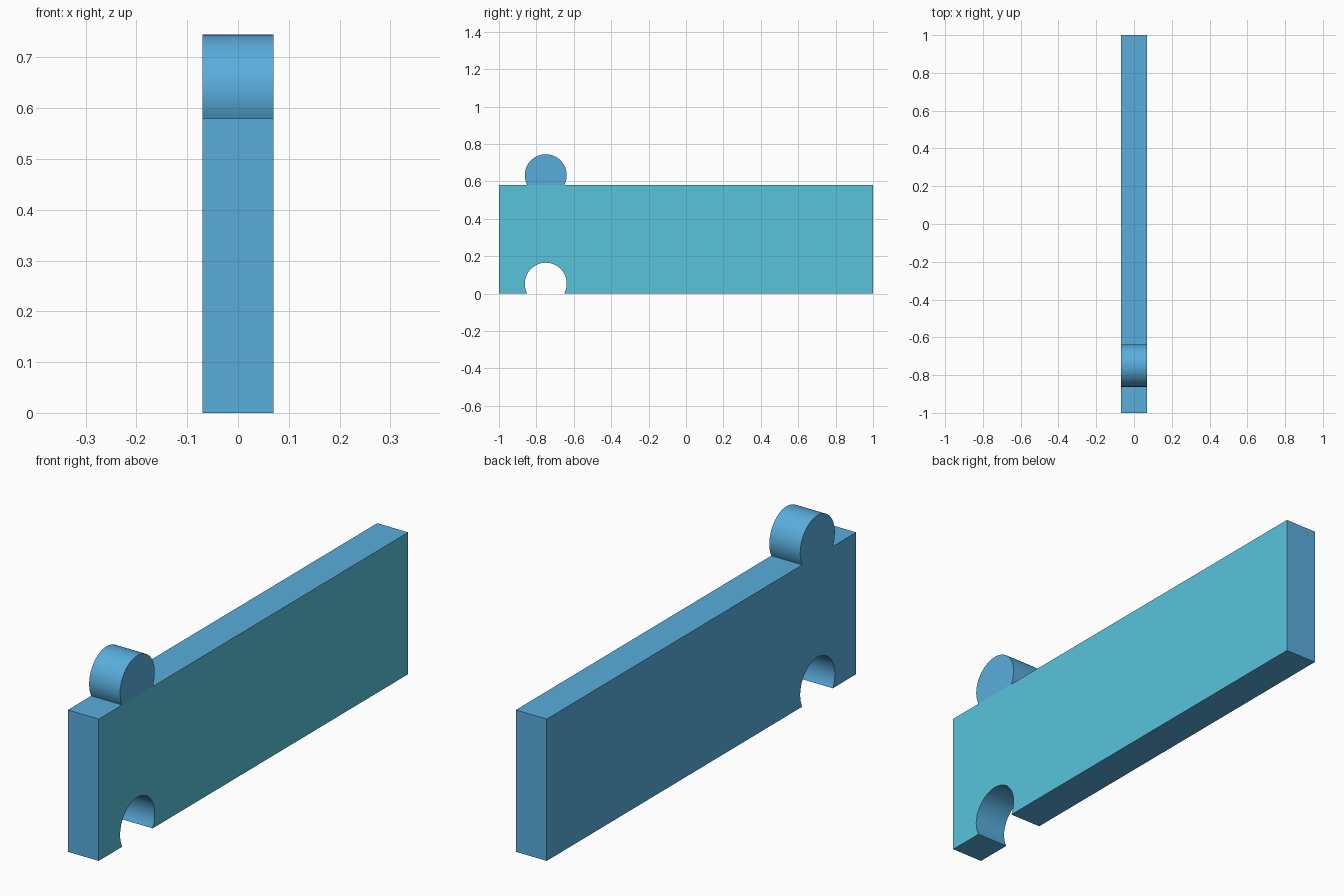
import bpy, bmesh
from math import sin, cos, acos, pi, radians

if "Cube" in bpy.data.objects:
    bpy.data.objects.remove(bpy.data.objects["Cube"])

HALF_X, HEIGHT = 0.07, 0.58
KNOB_Y, RADIUS, RISE = -0.75, 0.112, 0.053
SEGMENTS = 40


def arc(base_z):
    """Knob outline above base_z, running from its right foot over to its left foot."""
    start = acos(-RISE / RADIUS) - pi / 2      # dip of the feet below the circle centre
    sweep = pi + 2 * start
    return [(KNOB_Y + RADIUS * cos(-start + sweep * i / SEGMENTS),
             base_z + RISE + RADIUS * sin(-start + sweep * i / SEGMENTS))
            for i in range(SEGMENTS + 1)]


def material(name, colour):
    mat = bpy.data.materials.new(name)
    mat.diffuse_color = colour
    mat.use_nodes = True
    mat.node_tree.nodes["Principled BSDF"].inputs["Base Color"].default_value = mat.diffuse_color
    return mat


bm = bmesh.new()

# Counter-clockwise outline in y, z: notch below, knob on top
notch = arc(0)[::-1]
knob = arc(HEIGHT)
outline = [(-1, 0)] + notch + [(1, 0), (1, HEIGHT)] + knob + [(-1, HEIGHT)]
knob_start = 1 + len(notch) + 2
knob_end = knob_start + len(knob)

right = [bm.verts.new((HALF_X, y, z)) for y, z in outline]
left = [bm.verts.new((-HALF_X, y, z)) for y, z in outline]

# Side faces, with the knob discs split off from the plate
for side in (right, left):
    plate = bm.faces.new(side[:knob_start + 1] + side[knob_end - 1:])
    bm.faces.new(side[knob_start:knob_end])
    if side is right:
        plate.material_index = 1

# Rim all the way round
count = len(outline)
for i in range(count):
    j = (i + 1) % count
    bm.faces.new((right[i], left[i], left[j], right[j]))
bmesh.ops.recalc_face_normals(bm, faces=bm.faces)

mesh = bpy.data.meshes.new("puzzle_plate")
bm.to_mesh(mesh)
bm.free()
mesh.materials.append(material("blue", (0.10, 0.42, 0.72, 1)))
mesh.materials.append(material("teal", (0.10, 0.55, 0.71, 1)))

obj = bpy.data.objects.new("puzzle_plate", mesh)
bpy.context.collection.objects.link(obj)
bpy.context.view_layer.objects.active = obj
obj.select_set(True)
bpy.ops.object.shade_smooth_by_angle(angle=radians(30))
